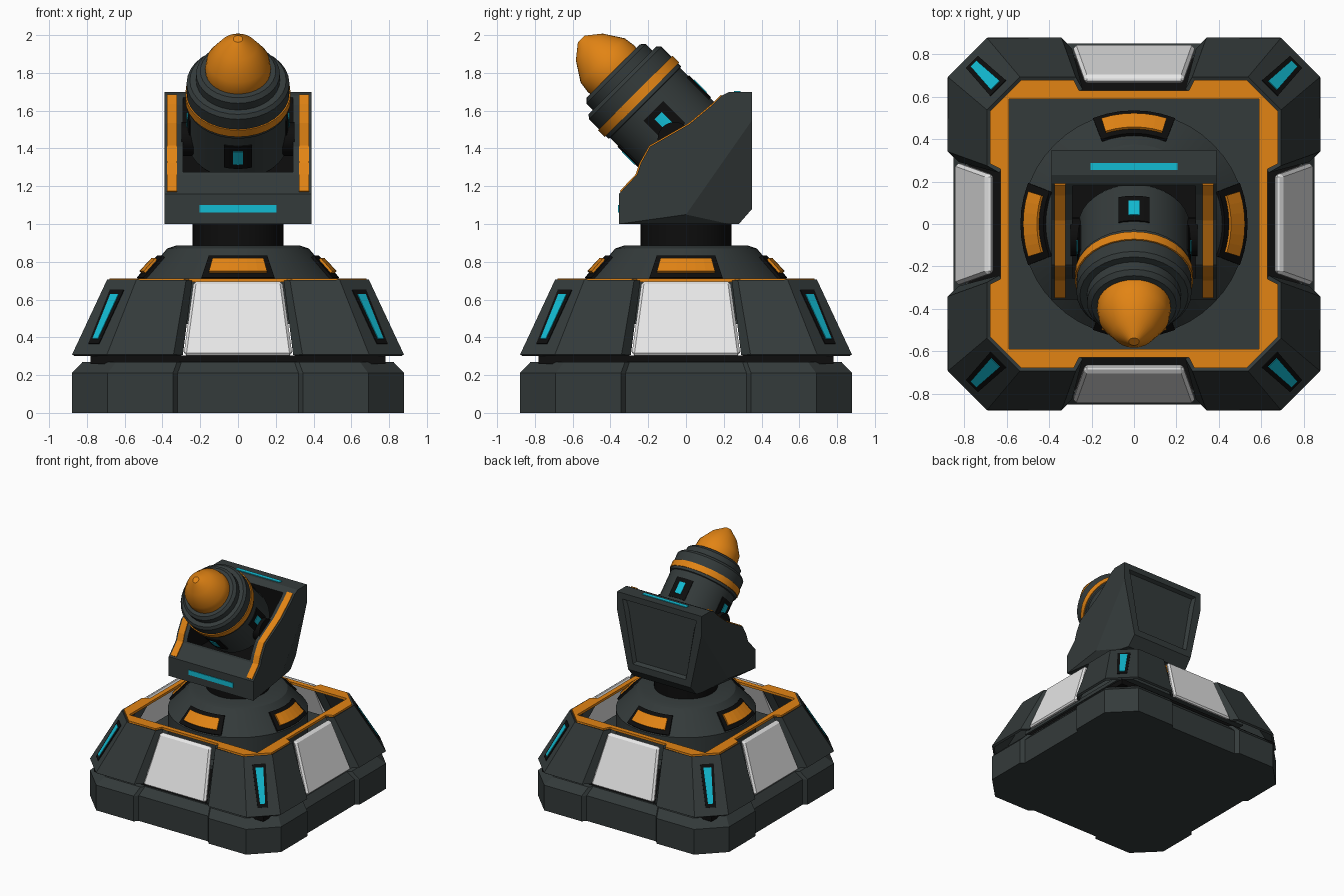
import bpy, bmesh
from math import sin, cos, pi, radians
from mathutils import Vector, Matrix

if "Cube" in bpy.data.objects:
    bpy.data.objects.remove(bpy.data.objects["Cube"])


def material(name, r, g, b):
    m = bpy.data.materials.new(name)
    m.use_nodes = True
    m.diffuse_color = (r, g, b, 1)
    m.node_tree.nodes["Principled BSDF"].inputs["Base Color"].default_value = (r, g, b, 1)
    return m


SLATE = material("dark slate", 0.034, 0.043, 0.043)
BLACK = material("black", 0.004, 0.004, 0.004)
ORANGE = material("orange", 0.76, 0.23, 0.007)
CYAN = material("cyan", 0.006, 0.5, 0.65)
WHITE = material("light grey", 0.8, 0.8, 0.8)
IDENTITY = Matrix.Identity(4)
smooth_parts = []


def finish(name, bm, mats, thick=0, bevel=0):
    mesh = bpy.data.meshes.new(name)
    bm.to_mesh(mesh)
    bm.free()
    for m in mats:
        mesh.materials.append(m)
    ob = bpy.data.objects.new(name, mesh)
    bpy.context.collection.objects.link(ob)
    if thick:
        mod = ob.modifiers.new("thickness", 'SOLIDIFY')
        mod.thickness, mod.offset = thick, 0
    if bevel:
        mod = ob.modifiers.new("edges", 'BEVEL')
        mod.width, mod.segments = bevel, 1
    return ob


def loft_mesh(rows, closed=True, cap=True, matrix=IDENTITY):
    bm = bmesh.new()
    vs = [[bm.verts.new(matrix @ Vector(p)) for p in row] for row in rows]
    n = len(rows[0])
    for a, b in zip(vs, vs[1:]):
        for i in range(n if closed else n - 1):
            j = (i + 1) % n
            bm.faces.new((a[i], a[j], b[j], b[i]))
    if closed and cap:
        bm.faces.new(vs[0])
        bm.faces.new(vs[-1])
    bmesh.ops.recalc_face_normals(bm, faces=bm.faces)
    return bm


def loft(name, rows, mat, closed=True, matrix=IDENTITY, thick=0, bevel=0):
    return finish(name, loft_mesh(rows, closed, True, matrix), [mat], thick, bevel)


def box_rows(x0, x1, y0, y1, z0, z1):
    return [[(x0, y0, z), (x1, y0, z), (x1, y1, z), (x0, y1, z)] for z in (z0, z1)]


def lathe(name, profile, mat, matrix=IDENTITY, n=32):
    rows = [[(r * cos(2 * pi * i / n), r * sin(2 * pi * i / n), z) for i in range(n)]
            for r, z in profile]
    ob = loft(name, rows, mat, matrix=matrix)
    smooth_parts.append(ob)
    return ob


def arc_plate(name, profile, mid, half, mat, matrix=IDENTITY, thick=0.008, n=6):
    rows = [[(r * cos(mid + half * (2 * i / n - 1)), r * sin(mid + half * (2 * i / n - 1)), z)
             for i in range(n + 1)] for r, z in profile]
    return loft(name, rows, mat, closed=False, matrix=matrix, thick=thick)


def around(quadrant, z, s=1):
    # repeat a corner outline on all four corners, clockwise
    pts = []
    for k in range(4):
        pts += [(x * s, y * s, z) for x, y in quadrant]
        quadrant = [(y, -x) for x, y in quadrant]
    return pts


def corner(a, b, c):
    # half notch step, side, chamfer, mirrored across the diagonal
    half = [a, b, c]
    return half + [(y, x) for x, y in reversed(half)]


# Foundation slab
foot = corner((0.32, 0.85), (0.345, 0.88), (0.69, 0.88))
loft("base_slab", [around(foot, 0), around(foot, 0.21), around(foot, 0.27, 0.935)], SLATE)
loft("base_gap", box_rows(-0.78, 0.78, -0.78, 0.78, 0.26, 0.305), BLACK)
loft("inner_floor", box_rows(-0.61, 0.61, -0.61, 0.61, 0.47, 0.5), SLATE)

# Skirt corners, white panels and corner lamps
low = corner((0.3, 0.82), (0.345, 0.87), (0.69, 0.87))
high = corner((0.25, 0.63), (0.28, 0.685), (0.535, 0.685))
rise = Vector((-0.17, -0.17, 0.395))
out = Vector((0.604, 0.604, 0.52))
side = Vector((0.707, -0.707, 0))


def lamp_plate(name, v0, v1, w0, w1, lift, mat, matrix):
    rows = []
    for v, w in ((v0, w0), (v1, w1)):
        c = Vector((0.78, 0.78, 0.305)) + rise * v + out * lift
        rows.append([c - side * w, c + side * w])
    loft(name, rows, mat, closed=False, matrix=matrix, thick=0.006)


for k in range(4):
    turn = Matrix.Rotation(k * pi / 2, 4, 'Z')
    loft("skirt_corner", [[(x, y, 0.305) for x, y in low], [(x, y, 0.7) for x, y in high]],
         SLATE, closed=False, matrix=turn, thick=0.02)
    loft("skirt_panel", [
        [(-0.288, 0.805, 0.305), (0.288, 0.805, 0.305), (0.288, 0.848, 0.305), (-0.288, 0.848, 0.305)],
        [(-0.235, 0.66, 0.695), (0.235, 0.66, 0.695), (0.235, 0.7, 0.695), (-0.235, 0.7, 0.695)]],
        WHITE, matrix=turn, bevel=0.014)
    lamp_plate("lamp_frame", 0.14, 0.86, 0.04, 0.052, 0.011, BLACK, turn)
    lamp_plate("corner_lamp", 0.2, 0.8, 0.02, 0.03, 0.015, CYAN, turn)

# Orange rim: notched outline with a square opening
bm = bmesh.new()
rim = corner((0.26, 0.63), (0.285, 0.68), (0.53, 0.68))
for loop in (around(rim, 0.702), around([(0.59, 0.59)], 0.702)):
    vs = [bm.verts.new(p) for p in loop]
    for a, b in zip(vs, vs[1:] + vs[:1]):
        bm.edges.new((a, b))
bmesh.ops.triangle_fill(bm, edges=bm.edges[:], use_beauty=True)
finish("orange_rim", bm, [ORANGE], thick=0.02)

# Dome with four orange windows, and the neck
lathe("dome", [(0.53, 0.48), (0.53, 0.7), (0.405, 0.835), (0.375, 0.87), (0.33, 0.885)], SLATE, n=48)
for k in range(4):
    mid = k * pi / 2
    arc_plate("dome_window_frame", [(0.53, 0.712), (0.422, 0.828)], mid, 0.37, BLACK, thick=0.016)
    arc_plate("dome_window", [(0.512, 0.74), (0.447, 0.81)], mid, 0.3, ORANGE, thick=0.03)
lathe("neck", [(0.24, 0.85), (0.24, 1.02)], BLACK)

# Cradle: side profile (y, z), chamfered below and behind
edge = [(-0.355, 1.16), (-0.26, 1.26), (-0.24, 1.32), (-0.19, 1.41), (0.02, 1.53),
        (0.14, 1.63), (0.19, 1.68)]
outline = [(-0.355, 1.0)] + edge + [(0.23, 1.7), (0.35, 1.7), (0.35, 1.08), (0.28, 1.0)]
bm = loft_mesh([[(x, y, z) for y, z in outline] for x in (-0.39, 0.39)])
for s in (1, -1):
    for co, no in (((0.39, 0, 1.05), (0.1925, 0.06, -0.042)),
                   ((0.39, 0, 1.05), (0.71, 0.1, -0.71))):
        cut = bmesh.ops.bisect_plane(
            bm, geom=bm.verts[:] + bm.edges[:] + bm.faces[:], dist=0.0001,
            plane_co=(s * co[0], co[1], co[2]),
            plane_no=Vector((s * no[0], no[1], no[2])).normalized(), clear_outer=True)
        bmesh.ops.holes_fill(bm, edges=[e for e in bm.edges if e.is_boundary], sides=0)
bmesh.ops.recalc_face_normals(bm, faces=bm.faces)
back = max((f for f in bm.faces if f.normal.y > 0.95), key=lambda f: f.calc_area())
bmesh.ops.inset_individual(bm, faces=[back], thickness=0.07)
bmesh.ops.inset_individual(bm, faces=[back], thickness=0.02, depth=-0.03)
cradle = finish("cradle", bm, [SLATE, BLACK])

# Black cavity cut into the cradle
bm = loft_mesh(box_rows(-0.29, 0.29, -0.255, 0.18, 1.17, 1.9))
for f in bm.faces:
    f.material_index = 1
cutter = finish("cavity_cutter", bm, [SLATE, BLACK])
cutter.hide_render = True
mod = cradle.modifiers.new("cavity", 'BOOLEAN')
mod.operation, mod.solver, mod.object = 'DIFFERENCE', 'EXACT', cutter
bpy.context.view_layer.objects.active = cradle
bpy.ops.object.modifier_apply(modifier=mod.name)
bpy.data.objects.remove(cutter)

# Cradle trim
strip = [(-0.345, 1.17)] + edge[1:]
for s in (1, -1):
    loft("orange_trim", [[(s * x, y, z) for y, z in strip] for x in (0.322, 0.375)],
         ORANGE, closed=False, thick=0.014)
loft("front_light", box_rows(-0.205, 0.205, -0.36, -0.352, 1.06, 1.1), CYAN)
loft("top_light", box_rows(-0.205, 0.205, 0.255, 0.288, 1.697, 1.705), CYAN)

# Barrel, tilted forward; local z runs along the bore
tilt = Matrix.Translation((0, -0.385, 1.81)) @ Matrix.Rotation(radians(45), 4, 'X')
lathe("barrel", [(0.25, -0.56), (0.262, -0.54), (0.262, -0.24), (0.272, -0.235), (0.272, -0.09),
                 (0.255, -0.07), (0.222, -0.07), (0.222, -0.02), (0.2, 0.0), (0.17, 0.0)], SLATE, tilt)
lathe("barrel_band", [(0.26, -0.215), (0.279, -0.215), (0.279, -0.165), (0.26, -0.165)], ORANGE, tilt)
lathe("nose", [(0.172, -0.01), (0.174, 0.02), (0.165, 0.08), (0.1, 0.18), (0.025, 0.24)], ORANGE, tilt)
for k in range(4):
    arc_plate("barrel_window_frame", [(0.264, -0.465), (0.264, -0.3)], k * pi / 2, 0.28, BLACK, tilt)
    arc_plate("barrel_window", [(0.268, -0.43), (0.268, -0.335)], k * pi / 2, 0.1, CYAN, tilt)
lathe("trunnion", [(0.09, -0.3), (0.09, 0.3)], BLACK,
      Matrix.Translation((0, -0.06, 1.45)) @ Matrix.Rotation(pi / 2, 4, 'Y'))

# Smooth round parts, keeping hard steps
bpy.ops.object.select_all(action='DESELECT')
for ob in smooth_parts:
    ob.select_set(True)
bpy.context.view_layer.objects.active = smooth_parts[0]
bpy.ops.object.shade_smooth_by_angle(angle=radians(25))
